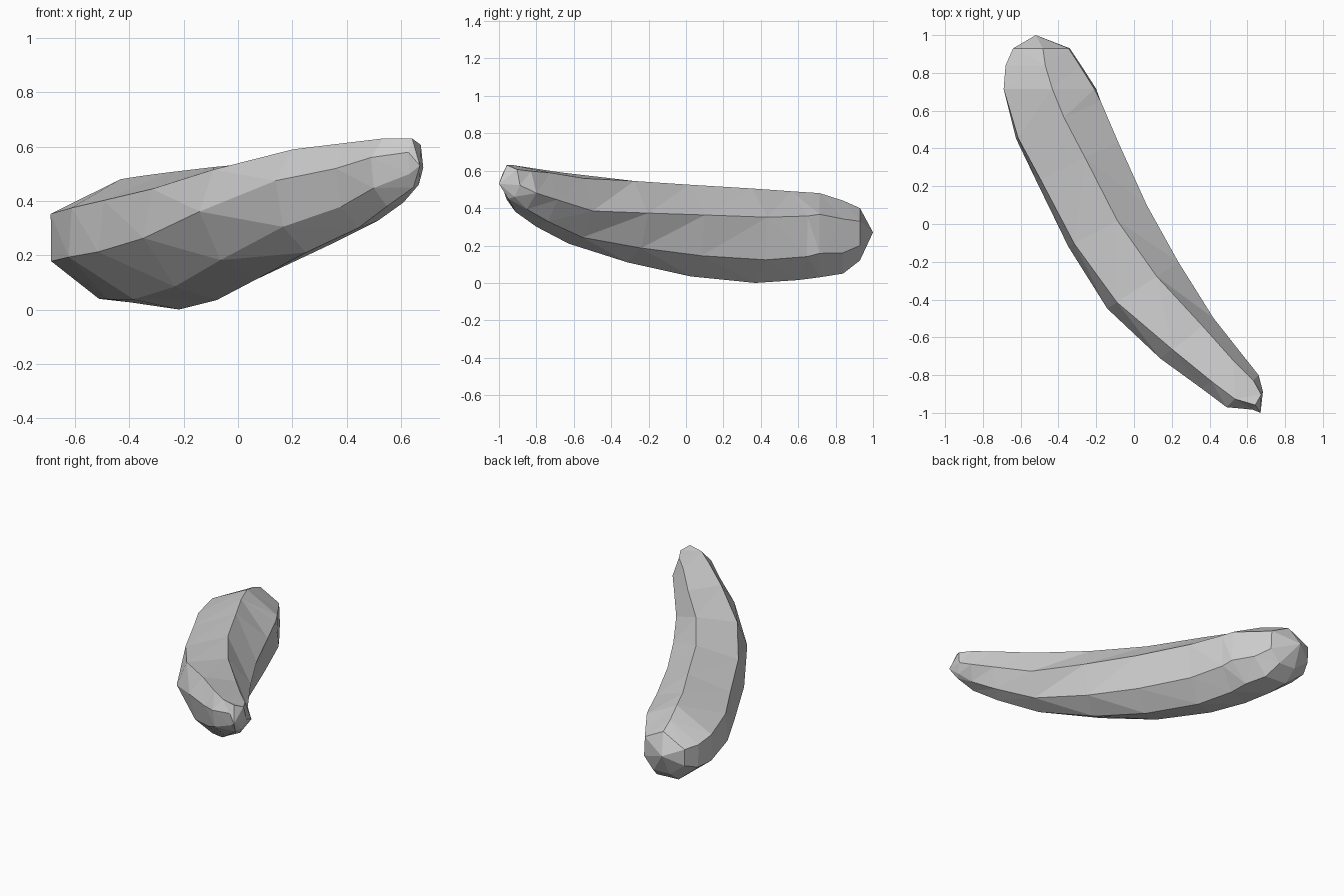
import bpy, bmesh
from math import sin, cos, radians
from mathutils import Vector

old = bpy.data.objects.get("Cube")
if old:
    bpy.data.objects.remove(old, do_unlink=True)

# Matte grey skin
skin = bpy.data.materials.new("light_grey")
skin.use_nodes = True
grey = (0.6, 0.6, 0.6, 1)
skin.diffuse_color = grey
skin.node_tree.nodes["Principled BSDF"].inputs["Base Color"].default_value = grey

# Faceted cross-section: across, up
SECTION = [(1, .34), (.25, 1), (-.85, .67), (-1, -.07), (-.45, -.8), (.3, -1), (.85, -.55)]

# Stations along the curved body: x, y, half width, bottom, top, heading, roll
STATIONS = [
    (-.49, .93, .15, .12, .40, 0, 12),
    (-.48, .84, .20, .05, .44, 0, 12),
    (-.445, .715, .245, .03, .48, 0, 12),
    (-.40, .55, .245, .015, .49, 24, 8),
    (-.30, .33, .24, 0, .505, 26, 4),
    (-.14, -.01, .235, .035, .525, 28, 0),
    (.047, -.325, .225, .11, .545, 33, -10),
    (.28, -.605, .177, .21, .59, 37, -25),
    (.465, -.78, .14, .30, .615, 41, -25),
    (.575, -.885, .12, .38, .63, 45, -30),
    (.655, -.935, .055, .45, .63, 60, -30),
]


def ring(bm, x, y, half, low, high, heading, roll):
    """One rolled section, fitted to its width and height."""
    c, s = cos(radians(roll)), sin(radians(roll))
    pts = [(u * c - v * s, u * s + v * c) for u, v in SECTION]
    us, vs = zip(*pts)
    across = Vector((cos(radians(heading)), sin(radians(heading)), 0))
    verts = []
    for u, v in pts:
        side = 2 * (u - min(us)) / (max(us) - min(us)) - 1
        rise = (v - min(vs)) / (max(vs) - min(vs))
        pos = Vector((x, y, low + rise * (high - low))) + across * side * half
        verts.append(bm.verts.new(pos))
    return verts


# Curved body with a point at each end
bm = bmesh.new()
rings = [ring(bm, *st) for st in STATIONS]
n = len(SECTION)
for a, b in zip(rings, rings[1:]):
    for i in range(n):
        j = (i + 1) % n
        bm.faces.new((a[i], a[j], b[j], b[i]))
for loop, tip in ((rings[0], (-.52, 1, .27)), (rings[-1], (.67, -1, .53))):
    end = bm.verts.new(tip)
    for i in range(n):
        bm.faces.new((loop[i], loop[(i + 1) % n], end))
bmesh.ops.triangulate(bm, faces=bm.faces[:])
bmesh.ops.recalc_face_normals(bm, faces=bm.faces[:])

mesh = bpy.data.meshes.new("curved_body")
bm.to_mesh(mesh)
bm.free()
mesh.materials.append(skin)
body = bpy.data.objects.new("curved_body", mesh)
bpy.context.collection.objects.link(body)
